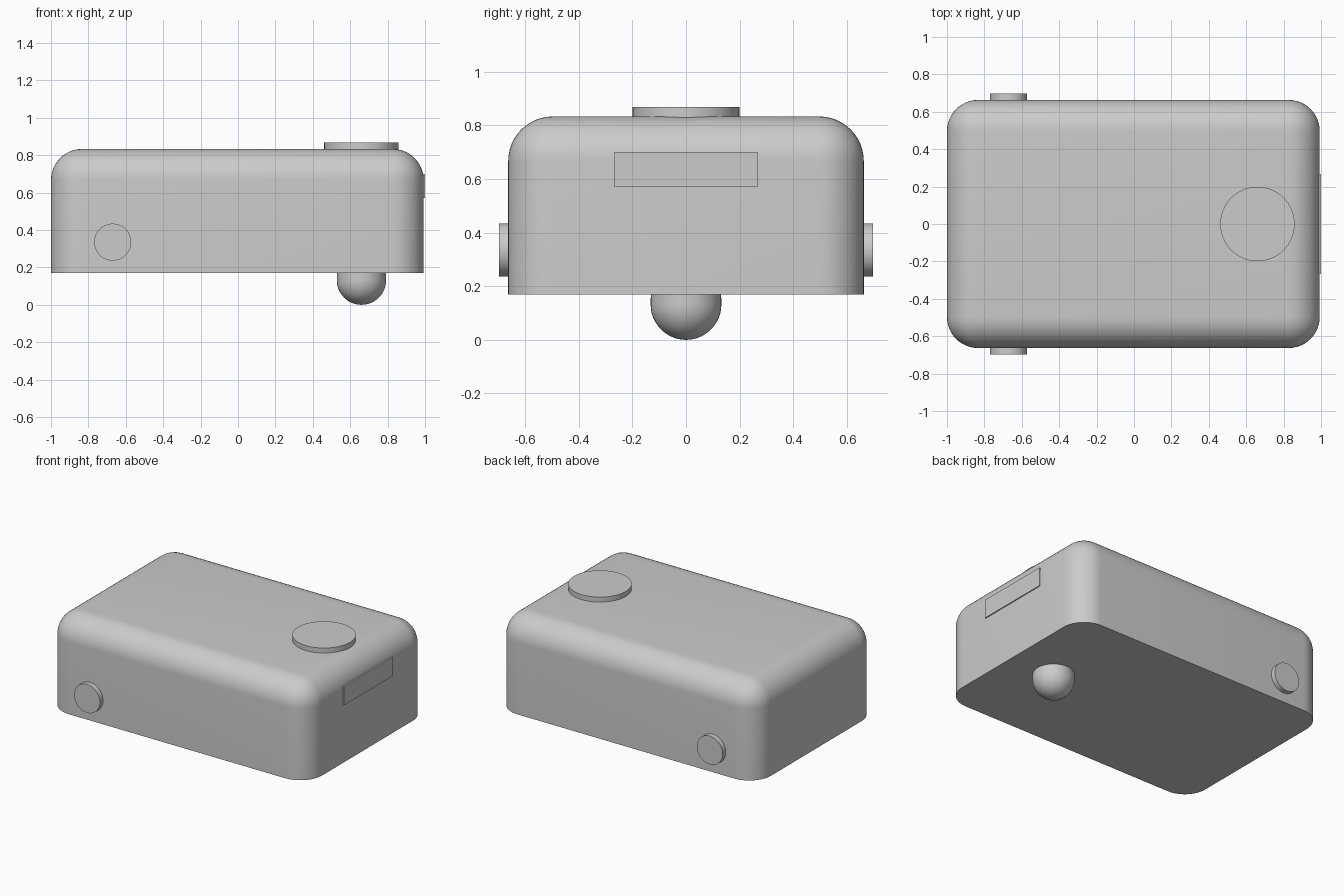
import bpy
import bmesh
from math import pi, radians
from mathutils import Matrix, Vector

default = bpy.data.objects.get("Cube")
if default:
    bpy.data.objects.remove(default, do_unlink=True)

grey = bpy.data.materials.new("light grey")
grey.use_nodes = True
colour = (0.6, 0.6, 0.6, 1)
grey.diffuse_color = colour
grey.node_tree.nodes["Principled BSDF"].inputs["Base Color"].default_value = colour


def finish(name, bm):
    """Turn a bmesh into a smooth-shaded object that keeps its sharp edges."""
    bmesh.ops.recalc_face_normals(bm, faces=bm.faces)
    mesh = bpy.data.meshes.new(name)
    bm.to_mesh(mesh)
    bm.free()
    mesh.materials.append(grey)
    obj = bpy.data.objects.new(name, mesh)
    bpy.context.collection.objects.link(obj)
    bpy.ops.object.select_all(action="DESELECT")
    obj.select_set(True)
    bpy.context.view_layer.objects.active = obj
    bpy.ops.object.shade_smooth_by_angle(angle=radians(30))
    return obj


def box(low, high):
    low, high = Vector(low), Vector(high)
    bm = bmesh.new()
    bmesh.ops.create_cube(bm, size=1, matrix=Matrix.Translation((low + high) / 2)
                          @ Matrix.Diagonal((*(high - low), 1)))
    return bm


def disc(name, centre, radius, depth, tilt=0):
    bm = bmesh.new()
    bmesh.ops.create_cone(bm, cap_ends=True, segments=64, radius1=radius,
                          radius2=radius, depth=depth,
                          matrix=Matrix.Translation(centre) @ Matrix.Rotation(tilt, 4, "X"))
    return finish(name, bm)


# Body: all edges rounded except around the flat base
base, top, half_depth, right_end = 0.17, 0.833, 0.663, 0.993
bm = box((-1, -half_depth, base), (right_end, half_depth, top))
rounded = [e for e in bm.edges if max(v.co.z for v in e.verts) > base + 0.1]
bmesh.ops.bevel(bm, geom=rounded, offset=0.166, segments=12, profile=0.5, affect="EDGES")
finish("body", bm)

# Thin panel on the end wall
finish("end_panel", box((right_end - 0.02, -0.266, 0.57), (1, 0.266, 0.7)))

# Round button on top and one disc on each long side
disc("top_button", (0.66, 0, top + 0.007), 0.199, 0.055)
for name, side in (("front_disc", -1), ("back_disc", 1)):
    disc(name, (-0.67, side * 0.67, 0.335), 0.099, 0.054, pi / 2)

# Ball foot: a hemisphere with a short straight neck
radius = 0.132
bm = bmesh.new()
bmesh.ops.create_uvsphere(bm, u_segments=48, v_segments=24, radius=radius)
for v in bm.verts:
    v.co.z = v.co.z + radius if v.co.z < 0.001 else base + 0.01
    if v.co.z > base:
        flat = Vector((v.co.x, v.co.y, 0))
        v.co.x, v.co.y = flat.x, flat.y
bmesh.ops.translate(bm, verts=bm.verts, vec=(0.66, 0, 0))
finish("ball_foot", bm)
